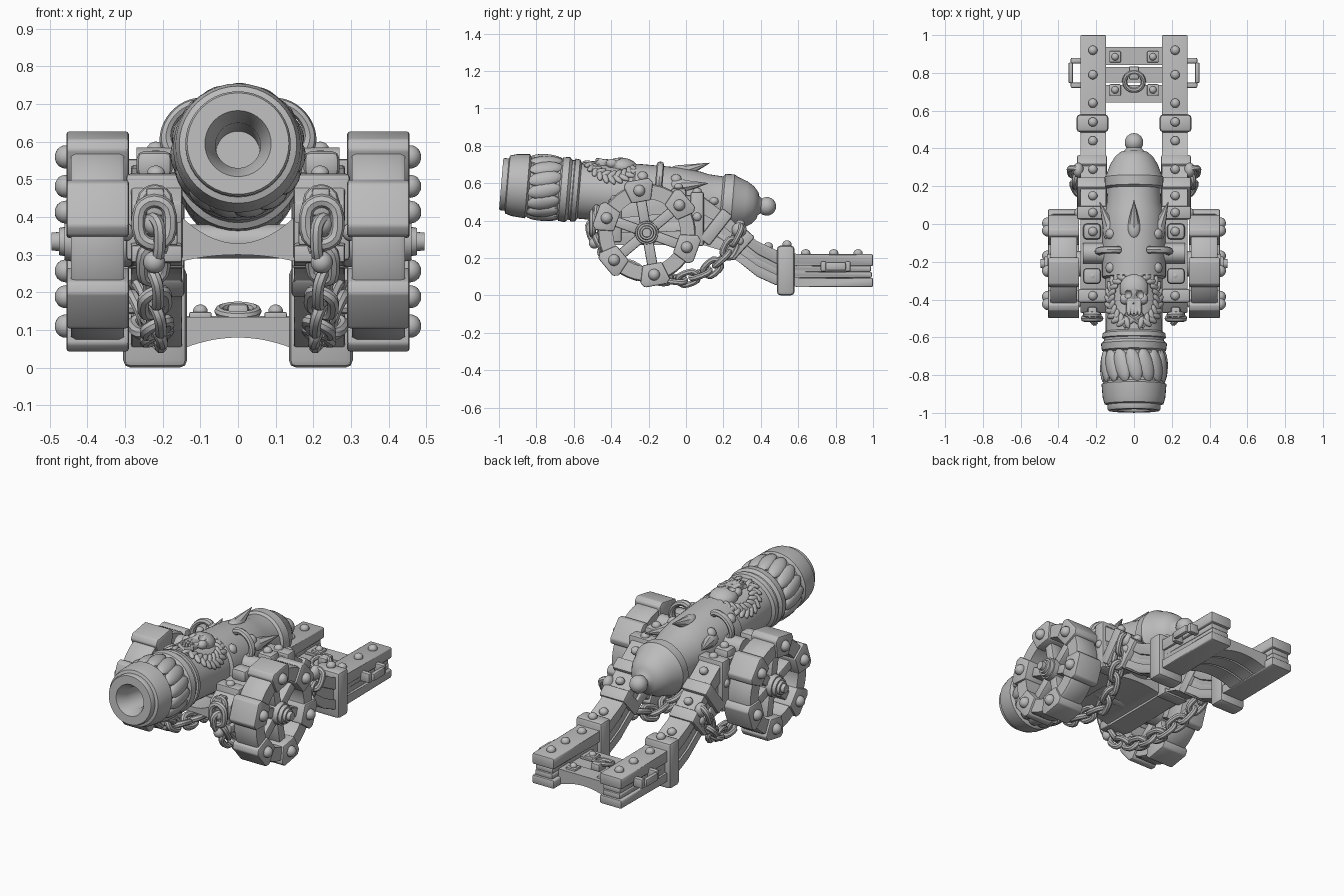
import bpy, bmesh, math, random
from mathutils import Matrix, Vector

random.seed(4)
if "Cube" in bpy.data.objects:
    bpy.data.objects.remove(bpy.data.objects["Cube"])

grey = bpy.data.materials.new("plain_grey")
grey.use_nodes = True
grey.diffuse_color = (0.5, 0.5, 0.5, 1)
grey.node_tree.nodes["Principled BSDF"].inputs["Base Color"].default_value = (0.5, 0.5, 0.5, 1)

T = Matrix.Translation
def R(deg, axis): return Matrix.Rotation(math.radians(deg), 4, axis)
def S(v): return Matrix.Diagonal((*v, 1))
ID = Matrix()


# ---- helpers ----
def make(name, build, mirror=False):
    bm = bmesh.new()
    build(bm)
    bmesh.ops.recalc_face_normals(bm, faces=bm.faces)
    for f in bm.faces:
        f.smooth = True
    for e in bm.edges:
        e.smooth = e.calc_face_angle(0) < math.radians(35)
    me = bpy.data.meshes.new(name)
    bm.to_mesh(me)
    bm.free()
    me.materials.append(grey)
    ob = bpy.data.objects.new(name, me)
    bpy.context.collection.objects.link(ob)
    if mirror:
        ob.modifiers.new("mirror", 'MIRROR')
    return ob

def soften(bm, verts, width):
    if width:
        edges = list({e for v in verts for e in v.link_edges})
        bmesh.ops.bevel(bm, geom=edges, offset=width, segments=2, profile=0.5, affect='EDGES')

def block(bm, at, size, M=ID, bevel=0.01):
    soften(bm, bmesh.ops.create_cube(bm, size=1, matrix=M @ T(at) @ S(size))["verts"], bevel)

def ball(bm, at, radii, M=ID, rot=ID):
    bmesh.ops.create_uvsphere(bm, u_segments=14, v_segments=9, radius=1, matrix=M @ T(at) @ rot @ S(radii))

def rod(bm, a, b, r1, r2=None, M=ID, sides=20):
    a, b = Vector(a), Vector(b)
    turn = (b - a).to_track_quat('Z', 'Y').to_matrix().to_4x4()
    bmesh.ops.create_cone(bm, cap_ends=True, segments=sides, radius1=r1, radius2=r1 if r2 is None else r2,
                          depth=(b - a).length, matrix=M @ T((a + b) / 2) @ turn)

def prism(bm, pts, x0, x1, M=ID, bevel=0.0):
    # extrudes a (y, z) outline along x
    a, b = ([bm.verts.new(M @ Vector((x, *p))) for p in pts] for x in (x0, x1))
    bm.faces.new(a)
    bm.faces.new(b[::-1])
    for i in range(len(a)):
        j = (i + 1) % len(a)
        bm.faces.new((a[j], a[i], b[i], b[j]))
    soften(bm, a + b, bevel)

def ring(bm, M, big, small, arc=360, n=18, stretch=0.0):
    # torus or partial torus in local xy, pulled apart along x by stretch
    rows = []
    for i in range(n if arc == 360 else n + 1):
        a = math.radians(arc) * i / n
        c, s = math.cos(a), math.sin(a)
        pull = stretch * max(-1, min(1, 3 * c))
        rows.append([bm.verts.new(M @ Vector(((big + small * math.cos(t)) * c + pull,
                    (big + small * math.cos(t)) * s, small * math.sin(t))))
                    for t in (math.tau * k / 8 for k in range(8))])
    for i in range(n):
        p, q = rows[i], rows[(i + 1) % len(rows)]
        for k in range(8):
            bm.faces.new((p[k], p[(k + 1) % 8], q[(k + 1) % 8], q[k]))

def lathe(bm, profile, M, n=40, closed=False):
    # spins (distance, radius) around local y
    rows = [[bm.verts.new(M @ Vector((r * math.cos(math.tau * k / n), d, r * math.sin(math.tau * k / n))))
             for k in range(n)] for d, r in profile]
    for p, q in zip(rows, rows[1:] + (rows[:1] if closed else [])):
        for k in range(n):
            bm.faces.new((p[k], p[(k + 1) % n], q[(k + 1) % n], q[k]))
    if not closed:
        bm.faces.new(rows[0])
        bm.faces.new(rows[-1][::-1])


# ---- barrel, built along local y and tilted muzzle-up ----
AIM = T((0, -0.988, 0.595)) @ R(-4.8, 'X')
def around(s, deg, r):
    # frame on the barrel surface, deg measured from the top
    return AIM @ R(deg, 'Y') @ T((0, s, r))

barrel = [(.3, .058), (.06, .06), (0, .088), (0, .135), (.008, .14), (.03, .14), (.035, .156), (.07, .166),
          (.14, .172), (.152, .155), (.31, .155), (.32, .17), (.355, .175), (.37, .16), (.382, .16), (.386, .169),
          (.41, .166), (.42, .15), (.7, .152), (.71, .168), (.74, .169), (.95, .168), (1.06, .155), (1.1, .145),
          (1.18, .14), (1.19, .154), (1.24, .156), (1.255, .146), (1.31, .125), (1.35, .1), (1.375, .07),
          (1.38, .052), (1.4, .035), (1.42, .035)]
make("cannon_barrel", lambda bm: lathe(bm, barrel, AIM))
make("breech_knob", lambda bm: ball(bm, (0, 1.425, 0), (.05, .05, .05), AIM))

def rope(bm):
    for i in range(15):
        ball(bm, (0, 0, 0), (.043, .092, .026), around(.232, i * 24, .154), R(14, 'Z'))
make("rope_binding", rope)

def lift_handles(bm):
    for y in (.75, .93):
        ball(bm, (0, 0, 0), (.028, .028, .02), around(y, 50, .166))
    ring(bm, around(.84, 50, .165) @ R(90, 'X') @ S((1, .75, 1)), .075, .02, 180)
make("lift_handles", lift_handles, True)

def spikes(bm):
    for deg in (0, 62, -62):
        M = around(.98, deg, .15)
        rod(bm, (0, -.01, 0), (0, .12, .055), .036, .002, M, 8)
        ball(bm, (0, -.02, .01), (.034, .06, .022), M)
make("breech_leaves", spikes)

# ---- skull badge with wreath ----
def skull(bm):
    M = around(.585, 0, .145)
    ball(bm, (0, .05, 0), (.078, .085, .05), M)
    block(bm, (0, -.04, .01), (.085, .09, .05), M, .015)
    for x in (-1, 1):
        ball(bm, (x * .05, -.005, .014), (.025, .03, .025), M)
        rod(bm, (x * .055, -.15, -.005), (-x * .045, -.08, .01), .014, M=M, sides=8)
    for x in (-.027, -.009, .009, .027):
        block(bm, (x, -.075, .024), (.015, .035, .025), M, .004)
badge = make("skull_badge", skull)

def sockets(bm):
    M = around(.585, 0, .145)
    for x in (-.033, .033):
        ball(bm, (x, .016, .05), (.022, .024, .03), M)
    rod(bm, (0, -.035, .045), (0, -.005, .05), .016, .002, M, 6)
cutter = make("socket_cutter", sockets)
cutter.hide_render = True
cutter.hide_viewport = True
cut = badge.modifiers.new("sockets", 'BOOLEAN')
cut.operation, cut.object, cut.use_self = 'DIFFERENCE', cutter, True

def wreath(bm):
    for i in range(11):
        a = math.radians(20 + i * 14)
        M = around(.585 + .135 * math.cos(a), 56 * math.sin(a), .155)
        for side in (-1, 1):
            ball(bm, (side * .014, 0, 0), (.016, .036, .013), M, R(90 - math.degrees(a) + side * 35 + 90, 'Z'))
make("laurel_wreath", wreath, True)

# ---- carriage cheeks and trails: stacked planks following a curve ----
stations = [(-.47, .28, .44), (-.38, .27, .5), (-.1, .27, .53), (.08, .28, .54), (.18, .25, .46), (.28, .18, .37),
            (.38, .1, .29), (.48, .055, .235), (.6, .045, .22), (1, .045, .22)]
def height(y, f):
    for (a, b0, t0), (b, b1, t1) in zip(stations, stations[1:]):
        if y <= b:
            u = (y - a) / (b - a)
            low, top = b0 + (b1 - b0) * u, t0 + (t1 - t0) * u
            return low + (top - low) * f
def planks(bm):
    cuts = (0, .28, .46, .64, 1)
    for k, (f0, f1) in enumerate(zip(cuts, cuts[1:])):
        inset = .012 if k in (1, 2) else 0
        low, top = ([(y, b + (t - b) * f) for y, b, t in stations] for f in (f0, f1))
        end = 1 - random.uniform(.005, .02) * (k in (1, 2))
        low[-1], top[-1] = (end, low[-1][1]), (end, top[-1][1])
        prism(bm, low + top[::-1], .148 + inset, .284 - inset, bevel=.007)
make("trail_planks", planks, True)

def straps(bm):
    block(bm, (.22, .533, .133), (.17, .095, .266), bevel=.02)
    for y, deg in ((.285, -42), (.16, -38), (.06, 0)):
        depth = (height(y, 1) - height(y, 0)) * math.cos(math.radians(deg)) + .03
        block(bm, (0, 0, 0), (.16, .07, depth), T((.222, y, height(y, .5))) @ R(deg, 'X'), .01)
    for y in (-.275, -.04):
        block(bm, (.222, y, .54), (.095, .085, .07), bevel=.02)
    block(bm, (.22, -.47, .44), (.05, .06, .075), bevel=.01)
    block(bm, (.222, -.38, .4), (.15, .07, .23))
make("iron_straps", straps, True)

def studs(bm):
    for y, lift in ((-.38, .015), (-.275, .045), (-.04, .045), (.06, .015), (.15, .02), (.29, .02),
                    (.44, .005), (.54, .045), (.64, .005), (.79, .005), (.92, .005)):
        ball(bm, (.218, y, height(y, 1) + lift), (.025, .025, .022))
    for z in (.32, .42):
        ball(bm, (.222, -.49, z - .04), (.03, .03, .03))
    for y, z in ((.06, .42), (.285, .29), (-.42, .36)):
        ball(bm, (.297, y, z), (.02, .024, .024))
make("trail_studs", studs, True)
make("trunnions", lambda bm: rod(bm, (-.27, -.155, .53), (.27, -.155, .53), .055))

# ---- cross pieces between the cheeks ----
def saddle(bm):
    us = [i / 8 - 1 for i in range(17)]
    low = [(u * .16, .28 + .02 * (1 - u * u)) for u in us]
    top = [(u * .16, .33 + .08 * u * u) for u in us[::-1]]
    prism(bm, low + top, -.4, .04, R(90, 'Z'))
make("saddle_beam", saddle)

def rear_boards(bm):
    us = [i / 8 - 1 for i in range(17)]
    low = [(u * .16, .045 + .035 * (1 - u * u)) for u in us]
    for y, wide, z in ((.69, .1, .135), (.79, .09, .128), (.89, .1, .137)):
        prism(bm, low + [(.16, z), (-.16, z)], y - wide / 2 + .003, y + wide / 2 - .003, R(90, 'Z'))
    for x in (-.1, .1):
        for y in (.71, .885):
            block(bm, (x, y, .138), (.06, .06, .02), bevel=.005)
            ball(bm, (x, y, .15), (.02, .02, .018))
    block(bm, (0, .8, .145), (.055, .07, .05))
    ring(bm, T((0, .755, .15)) @ R(15, 'X'), .05, .013)
make("rear_boards", rear_boards)

def grips(bm):
    for y in (.735, .865):
        block(bm, (.305, y, .155), (.06, .03, .055), bevel=.008)
    block(bm, (.335, .8, .155), (.026, .11, .045), bevel=.01)
make("side_grips", grips, True)

# ---- wheels, built around local x at the axle centre ----
AXLE = T((0, -.21, .335))
def rim(bm):
    # local y of the lathe becomes x
    lathe(bm, [(.302, .18), (.302, .255), (.315, .262), (.43, .262), (.443, .255), (.443, .18)],
          AXLE @ R(-90, 'Z'), 48, True)
make("wheel_rims", rim, True)

def clamps(bm):
    for i in range(6):
        M = AXLE @ R(i * 60 + 10, 'X')
        prism(bm, [(-.052, .168), (.052, .168), (.08, .262), (.06, .287), (-.06, .287), (-.08, .262)],
              .29, .455, M, .007)
        ball(bm, (.457, 0, .228), (.03, .031, .031), M)
        block(bm, (.375, 0, .115), (.075, .055, .14), M, .008)
make("wheel_clamps_and_spokes", clamps, True)

def hubs(bm):
    for a, b, r in ((.28, .44, .068), (.43, .46, .055), (.455, .475, .04), (.47, .495, .026)):
        rod(bm, (a, 0, 0), (b, 0, 0), r, r * .9, AXLE)
make("wheel_hubs", hubs, True)
make("axle", lambda bm: rod(bm, (-.3, 0, 0), (.3, 0, 0), .045, M=AXLE))

# ---- hanging chains ----
path = [Vector(p) for p in ((.22, -.48, .45), (.225, -.49, .34), (.225, -.41, .21), (.215, -.24, .11),
                            (.215, -.02, .08), (.255, .12, .13), (.3, .22, .22), (.31, .285, .35))]
def chain(bm):
    fine = [a.lerp(b, i / 40) for a, b in zip(path, path[1:]) for i in range(40)] + [path[-1]]
    run, index, last = .04, 0, fine[0]
    for k, p in enumerate(fine):
        run += (p - last).length
        last = p
        if run >= .073:
            run = 0
            ahead = fine[min(k + 8, len(fine) - 1)] - fine[max(k - 8, 0)]
            turn = ahead.to_track_quat('X', 'Z').to_matrix().to_4x4()
            ring(bm, T(p) @ turn @ R(25 + 90 * (index % 2), 'X'), .034, .0165, stretch=.02)
            index += 1
    ring(bm, T((.222, -.5, .385)) @ R(90, 'X') @ R(90, 'Z'), .043, .018, stretch=.015)
    ball(bm, (.295, .285, .35), (.03, .04, .04))
make("hanging_chains", chain, True)
